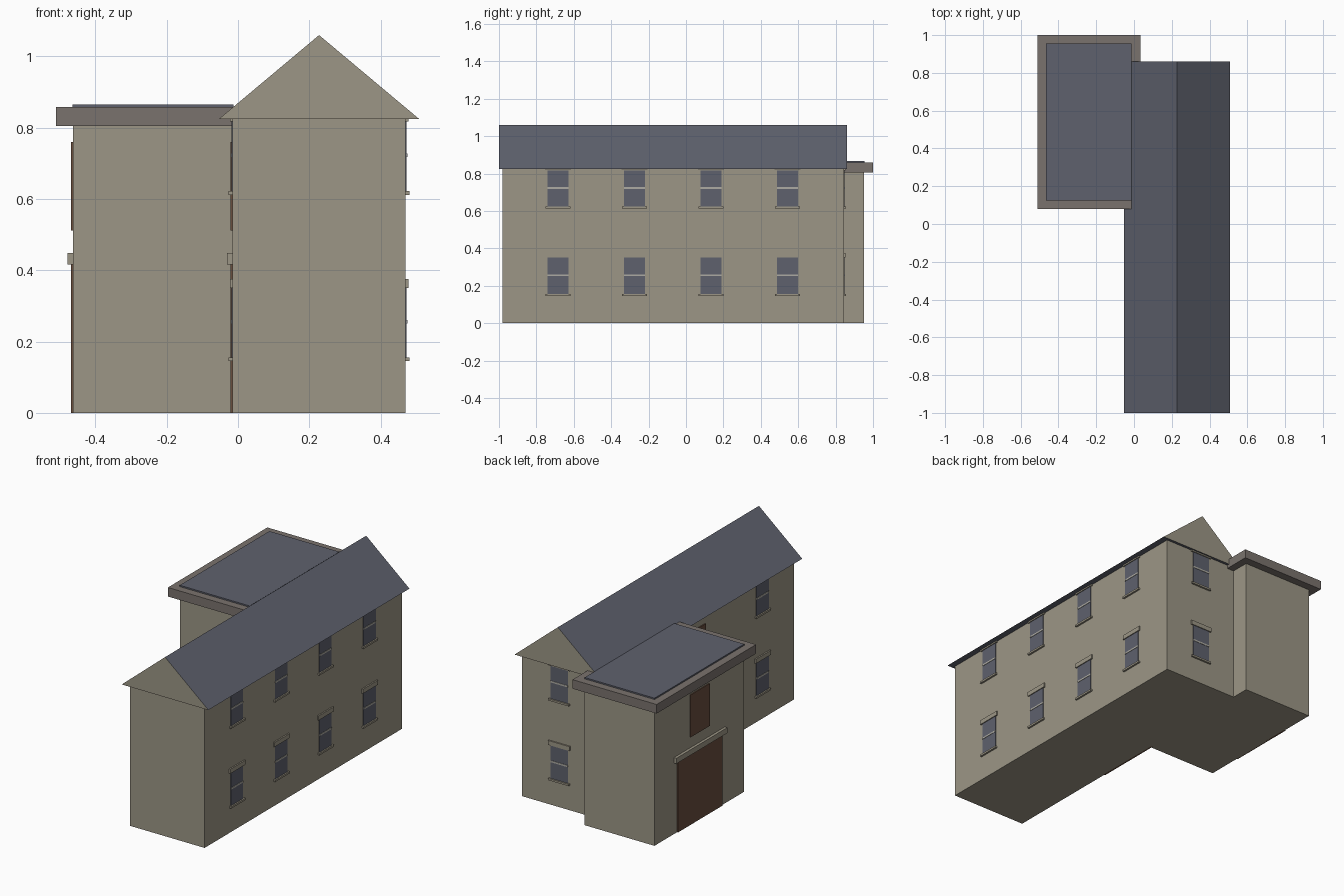
import bpy
import bmesh
from mathutils import Vector

cube = bpy.data.objects.get("Cube")
if cube:
    bpy.data.objects.remove(cube, do_unlink=True)


def material(name, rgb):
    m = bpy.data.materials.new(name)
    m.use_nodes = True
    m.diffuse_color = (*rgb, 1)
    m.node_tree.nodes["Principled BSDF"].inputs["Base Color"].default_value = (*rgb, 1)
    return m


stone = material("stone", (0.335, 0.307, 0.238))
slate = material("slate", (0.114, 0.121, 0.155))
glass = material("window glass", (0.112, 0.119, 0.153))
coping = material("coping", (0.195, 0.171, 0.154))
wood = material("brown wood", (0.14, 0.076, 0.048))
bar_paint = material("pale glazing bar", (0.42, 0.41, 0.37))


def finish(name, bm, *mats):
    bmesh.ops.recalc_face_normals(bm, faces=bm.faces)
    mesh = bpy.data.meshes.new(name)
    bm.to_mesh(mesh)
    bm.free()
    for m in mats:
        mesh.materials.append(m)
    obj = bpy.data.objects.new(name, mesh)
    bpy.context.collection.objects.link(obj)
    return obj


def box(name, mat, xs, ys, zs):
    bm = bmesh.new()
    bmesh.ops.create_cube(bm, size=1)
    for v in bm.verts:
        v.co = Vector([sum(r) / 2 + c * (r[1] - r[0]) for c, r in zip(v.co, (xs, ys, zs))])
    return finish(name, bm, mat)


def wall_box(name, mat, wall, u, half, z0, z1, depth):
    """Box standing out from a wall; wall is (axis, position, outward sign)."""
    axis, pos, sign = wall
    out = sorted((pos - sign * 0.005, pos + sign * depth))
    along = (u - half, u + half)
    xs, ys = (out, along) if axis == "x" else (along, out)
    return box(name, mat, xs, ys, (z0, z1))


def window(name, wall, u, z):
    """Sash window with sill and lintel; z is the underside of the sill."""
    wall_box(name + "_glass", glass, wall, u, 0.056, z + 0.01, z + 0.208, 0.003)
    wall_box(name + "_bar", bar_paint, wall, u, 0.056, z + 0.106, z + 0.116, 0.005)
    wall_box(name + "_sill", stone, wall, u, 0.067, z, z + 0.011, 0.011)
    wall_box(name + "_lintel", stone, wall, u, 0.07, z + 0.205, z + 0.231, 0.008)


def doors(name, wall, u):
    """Wide ground door with a heavy lintel and a loading door above."""
    wall_box(name + "_door", wood, wall, u, 0.205, 0, 0.416, 0.006)
    wall_box(name + "_door_lintel", stone, wall, u, 0.236, 0.416, 0.448, 0.016)
    wall_box(name + "_loading_door", wood, wall, u, 0.088, 0.512, 0.76, 0.006)


# Main range and side wing
box("main_walls", stone, (-0.015, 0.47), (-0.98, 0.845), (0, 0.825))
box("wing_walls", stone, (-0.463, -0.01), (0.125, 0.953), (0, 0.81))

# Gabled roof: stone gable ends, slate slopes and soffit
bm = bmesh.new()
profile = ((-0.053, 0.825), (0.508, 0.825), (0.2275, 1.06))
end = bm.faces.new([bm.verts.new((x, -1, z)) for x, z in profile])
ext = bmesh.ops.extrude_face_region(bm, geom=[end], use_keep_orig=True)
moved = [g for g in ext["geom"] if isinstance(g, bmesh.types.BMVert)]
bmesh.ops.translate(bm, verts=moved, vec=(0, 1.861, 0))
bm.normal_update()
for f in bm.faces:
    f.material_index = 1 if abs(f.normal.y) > 0.9 else 0
finish("main_roof", bm, slate, stone)

# Flat wing roof
box("wing_coping", coping, (-0.51, 0.035), (0.08, 1.0), (0.805, 0.858))
box("wing_roof_panel", slate, (-0.465, -0.012), (0.125, 0.955), (0.85, 0.866))

# Windows
left_wall = ("x", 0.47, 1)
right_wall = ("x", -0.015, -1)
back_wall = ("y", 0.845, 1)
wing_wall = ("x", -0.463, -1)
for floor, z in (("lower", 0.145), ("upper", 0.612)):
    for i in range(4):
        window(f"{floor}_left_window_{i + 1}", left_wall, -0.684 + i * 0.409, z)
    window(f"{floor}_right_window", right_wall, -0.684, z)
    window(f"{floor}_back_window", back_wall, 0.2275, z)

# Doors
doors("main", right_wall, -0.068)
doors("wing", wing_wall, 0.538)
